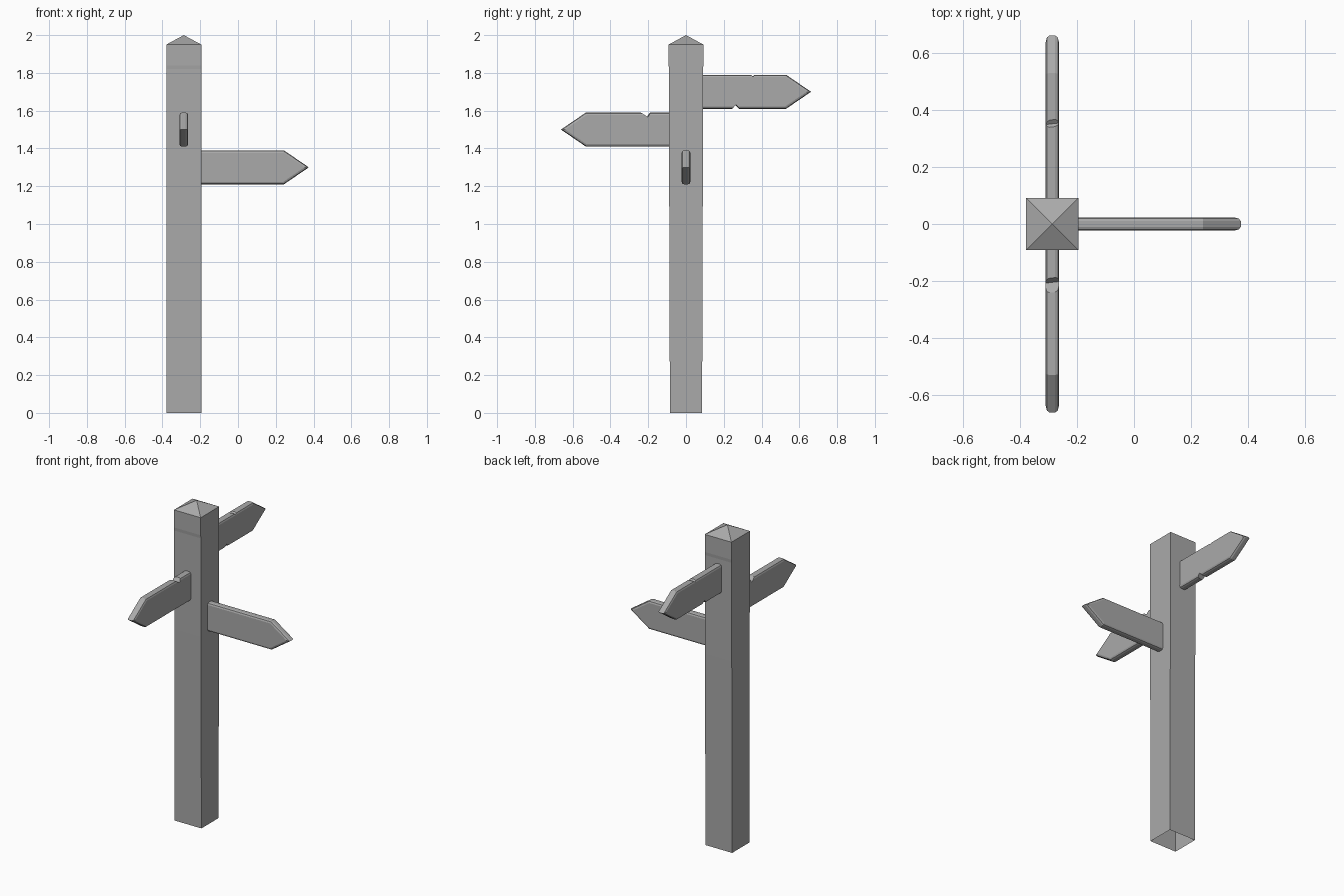
import bpy, bmesh, math
from mathutils import Matrix, Vector

old = bpy.data.objects.get("Cube")
if old:
    bpy.data.objects.remove(old)

POST_X = -0.287
grey = bpy.data.materials.new("weathered grey")
grey.use_nodes = True
colour = (0.4, 0.4, 0.4, 1)
grey.diffuse_color = colour
grey.node_tree.nodes["Principled BSDF"].inputs["Base Color"].default_value = colour


def finish(name, bm):
    bmesh.ops.recalc_face_normals(bm, faces=bm.faces)
    mesh = bpy.data.meshes.new(name)
    bm.to_mesh(mesh)
    bm.free()
    mesh.materials.append(grey)
    obj = bpy.data.objects.new(name, mesh)
    bpy.context.collection.objects.link(obj)
    return obj


def prism(outline, thick):
    """Extrude an outline in the x-z plane, centred on y = 0."""
    bm = bmesh.new()
    face = bm.faces.new([bm.verts.new((u, -thick / 2, v)) for u, v in outline])
    ext = bmesh.ops.extrude_face_region(bm, geom=[face])
    moved = [g for g in ext["geom"] if isinstance(g, bmesh.types.BMVert)]
    bmesh.ops.translate(bm, verts=moved, vec=(0, thick, 0))
    return bm


def board(name, height, angle, notches):
    # Pointed plank with softened rims
    bm = prism([(0.08, -0.09), (0.53, -0.09), (0.662, 0), (0.53, 0.09), (0.08, 0.09)], 0.046)
    bmesh.ops.recalc_face_normals(bm, faces=bm.faces)
    rims = [e for e in bm.edges
            if abs(e.verts[0].co.y - e.verts[1].co.y) < 0.001
            and max(v.co.x for v in e.verts) > 0.1]
    bmesh.ops.bevel(bm, geom=rims, offset=0.013, segments=2, profile=0.5, affect='EDGES')
    obj = finish(name, bm)

    # Chips cut through the edges, slightly skewed
    for i, chip in enumerate(notches):
        cb = prism(chip, 0.2)
        mid = Vector((chip[1][0], 0, 0))
        bmesh.ops.rotate(cb, verts=cb.verts, cent=mid, matrix=Matrix.Rotation(0.12, 3, 'Z'))
        cutter = finish(f"{name}_chip_cutter_{i}", cb)
        cutter.hide_render = True
        mod = obj.modifiers.new("chip", 'BOOLEAN')
        mod.operation = 'DIFFERENCE'
        mod.solver = 'EXACT'
        mod.object = cutter
        bpy.context.view_layer.objects.active = obj
        bpy.ops.object.modifier_apply(modifier=mod.name)
        bpy.data.objects.remove(cutter)

    obj.data.transform(Matrix.Translation((POST_X, 0, height)) @ Matrix.Rotation(angle, 4, 'Z'))


# Square post, open underneath, slightly wider to the top, with a pyramid cap
bm = bmesh.new()
rings = []
for z, depth in [(0, 0.085), (0.53, 0.087), (1.2, 0.089), (1.82, 0.09), (1.84, 0.092), (1.95, 0.092)]:
    rings.append([bm.verts.new((POST_X + sx * 0.0925, sy * depth, z))
                  for sx, sy in [(-1, -1), (1, -1), (1, 1), (-1, 1)]])
for low, high in zip(rings, rings[1:]):
    for i in range(4):
        j = (i + 1) % 4
        bm.faces.new((low[i], low[j], high[j], high[i]))
apex = bm.verts.new((POST_X, 0, 2))
for i in range(4):
    bm.faces.new((rings[-1][i], rings[-1][(i + 1) % 4], apex))
finish("post", bm)

# Three direction boards
board("left_board", 1.3, 0, [])
board("front_board", 1.5, -math.pi / 2,
      [[(0.183, 0.1), (0.205, 0.066), (0.255, 0.1)]])
board("back_board", 1.7, math.pi / 2,
      [[(0.235, -0.1), (0.262, -0.068), (0.29, -0.1)],
       [(0.33, 0.1), (0.352, 0.08), (0.38, 0.1)]])
